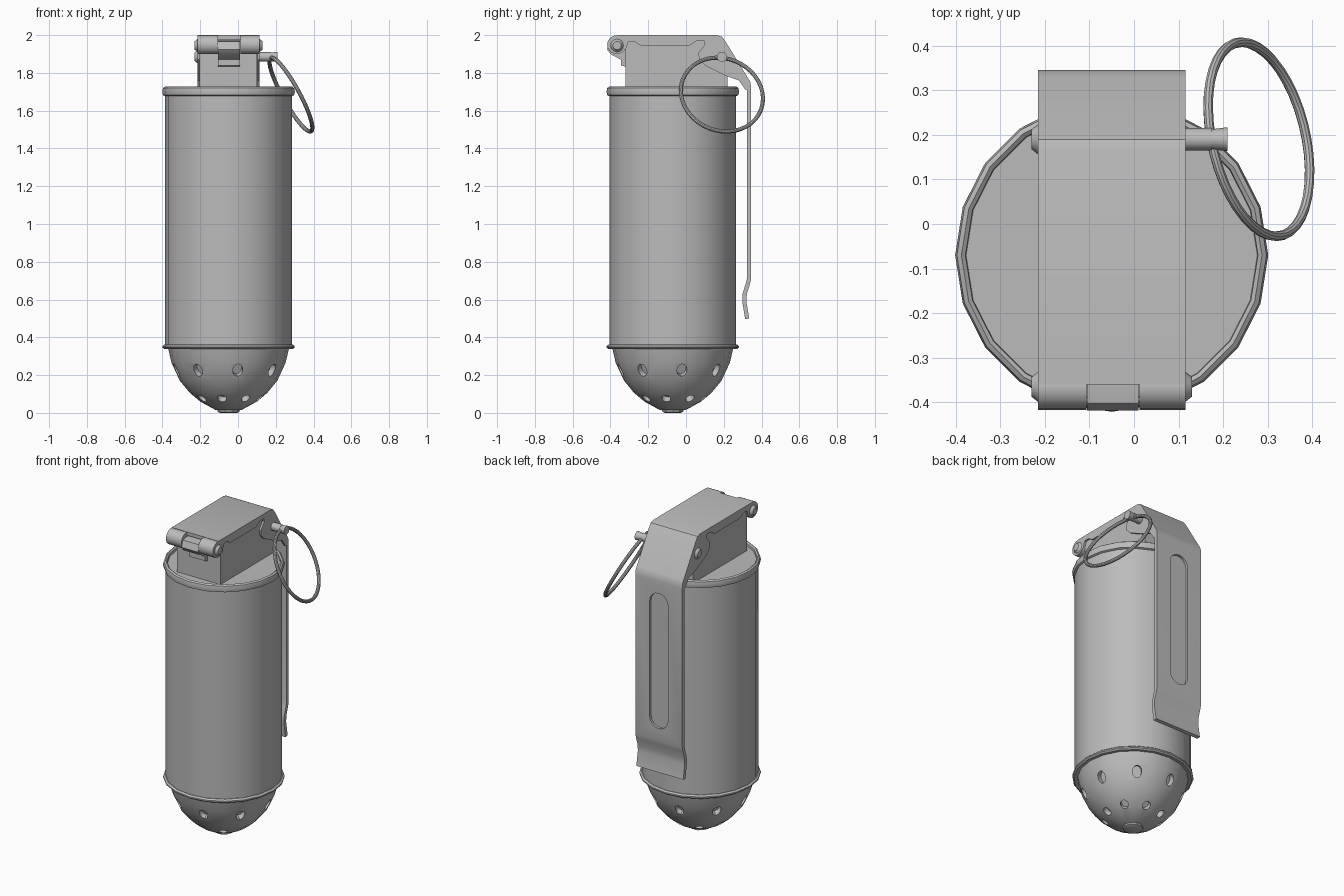
import bpy, bmesh, math
from mathutils import Vector, Matrix

cube = bpy.data.objects.get("Cube")
if cube:
    bpy.data.objects.remove(cube)

CX, CY = -0.05, -0.07          # canister axis
LEFT, RIGHT = -0.215, 0.115    # lever sides

metal = bpy.data.materials.new("grey metal")
metal.use_nodes = True
GREY = (0.5, 0.5, 0.5, 1)
metal.diffuse_color = GREY
metal.node_tree.nodes["Principled BSDF"].inputs["Base Color"].default_value = GREY


def finish(bm, name, angle=35):
    bmesh.ops.recalc_face_normals(bm, faces=bm.faces)
    me = bpy.data.meshes.new(name)
    bm.to_mesh(me)
    bm.free()
    me.materials.append(metal)
    ob = bpy.data.objects.new(name, me)
    bpy.context.collection.objects.link(ob)
    smooth(ob, angle)
    return ob


def smooth(ob, angle=35):
    bpy.ops.object.select_all(action='DESELECT')
    ob.select_set(True)
    bpy.context.view_layer.objects.active = ob
    bpy.ops.object.shade_smooth_by_angle(angle=math.radians(angle))


def lathe(name, profile, closed=False, sides=20):
    """Spin (radius, z) points around the canister axis."""
    bm = bmesh.new()
    vs = [bm.verts.new((CX + r, CY, z)) for r, z in profile]
    pairs = list(zip(vs, vs[1:])) + ([(vs[-1], vs[0])] if closed else [])
    es = [bm.edges.new(p) for p in pairs]
    bmesh.ops.spin(bm, geom=vs + es, cent=(CX, CY, 0), axis=(0, 0, 1),
                   angle=math.tau, steps=sides, use_duplicate=False)
    bmesh.ops.remove_doubles(bm, verts=bm.verts, dist=1e-4)
    return finish(bm, name)


def prism(name, outline, x0, x1):
    """Extrude a (y, z) outline from x0 to x1."""
    bm = bmesh.new()
    f = bm.faces.new([bm.verts.new((x0, y, z)) for y, z in outline])
    ext = bmesh.ops.extrude_face_region(bm, geom=[f])
    vs = [v for v in ext["geom"] if isinstance(v, bmesh.types.BMVert)]
    bmesh.ops.translate(bm, verts=vs, vec=(x1 - x0, 0, 0))
    return finish(bm, name)


def rod(name, x0, x1, y, z, r, r2=None, sides=16):
    """Cylinder lying along x."""
    bm = bmesh.new()
    m = Matrix.Translation(((x0 + x1) / 2, y, z)) @ Matrix.Rotation(math.pi / 2, 4, 'Y')
    bmesh.ops.create_cone(bm, cap_ends=True, segments=sides, radius1=r,
                          radius2=r if r2 is None else r2, depth=x1 - x0, matrix=m)
    return finish(bm, name)


def carve(ob, cutter):
    cutter.hide_render = True
    mod = ob.modifiers.new("carve", 'BOOLEAN')
    mod.object, mod.operation, mod.solver = cutter, 'DIFFERENCE', 'EXACT'
    bpy.context.view_layer.objects.active = ob
    bpy.ops.object.modifier_apply(modifier=mod.name)
    bpy.data.objects.remove(cutter)
    smooth(ob)


def strip(path, t):
    """Outline of a bent sheet: the path plus its mitred inner offset."""
    p = [Vector(q) for q in path]
    inner = []
    for i, q in enumerate(p):
        a = (q - p[i - 1]).normalized() if i else (p[1] - q).normalized()
        b = (p[i + 1] - q).normalized() if i < len(p) - 1 else a
        n = Vector((a.y + b.y, -a.x - b.x)).normalized()
        inner.append(q + n * t / max(0.5, n.dot(Vector((a.y, -a.x)))))
    return [tuple(q) for q in p + inner[::-1]]


# Canister, its rims and the perforated nose
lathe("canister", [(0, 0.345), (0.336, 0.345), (0.336, 1.705), (0, 1.705)])
lathe("top_rim", [(0.325, 1.69), (0.328, 1.72), (0.337, 1.727), (0.347, 1.72),
                  (0.351, 1.70), (0.347, 1.682), (0.335, 1.677)], True)
lathe("bottom_rim", [(0.32, 0.34), (0.34, 0.338), (0.35, 0.346),
                     (0.35, 0.354), (0.34, 0.362), (0.32, 0.36)], True)
dome = lathe("nose_dome", [(0, 0.35), (0.322, 0.35), (0.302, 0.265), (0.258, 0.17),
                           (0.204, 0.105), (0.15, 0.06), (0.07, 0.016), (0, 0.012)])
lathe("nose_cap", [(0, 0.03), (0.062, 0.03), (0.058, 0.006), (0.045, 0), (0, 0)], sides=10)

# Vent holes: two staggered rings of eight
bm = bmesh.new()
for r, z, tilt, turn, w, h in ((0.283, 0.225, 24, 10, 0.027, 0.036),
                               (0.168, 0.075, 50, -12, 0.024, 0.027)):
    for i in range(8):
        az, el = math.radians(turn + 45 * i), math.radians(tilt)
        n = Vector((math.cos(el) * math.cos(az), math.cos(el) * math.sin(az), -math.sin(el)))
        pos = Vector((CX + r * math.cos(az), CY + r * math.sin(az), z))
        m = (Matrix.Translation(pos) @ n.to_track_quat('Z', 'Y').to_matrix().to_4x4()
             @ Matrix.Diagonal((w, h, 1, 1)))
        bmesh.ops.create_cone(bm, cap_ends=True, segments=12, radius1=1, radius2=1,
                              depth=0.07, matrix=m)
carve(dome, finish(bm, "hole_cutter"))

# Fuse block with the hinge tongue at its front
prism("fuse_block", [(-0.32, 1.70), (-0.32, 1.98), (0.17, 1.98), (0.195, 1.92),
                     (0.20, 1.84), (0.22, 1.79), (0.22, 1.70)], LEFT + 0.01, RIGHT - 0.015)
prism("hinge_tongue", [(-0.31, 1.97), (-0.365, 1.972), (-0.403, 1.965), (-0.418, 1.925),
                       (-0.40, 1.90), (-0.345, 1.87), (-0.345, 1.84), (-0.31, 1.83)],
      -0.105, 0.01)

# Safety lever: bent sheet with a pressed groove down the back
lever = prism("lever", strip([(-0.36, 2.0), (0.165, 2.0), (0.19, 1.992), (0.21, 1.965),
                              (0.33, 1.77), (0.341, 1.75), (0.345, 1.72), (0.345, 0.71),
                              (0.338, 0.68), (0.322, 0.63), (0.32, 0.59), (0.335, 0.50)],
                             0.022), LEFT, RIGHT)
bm = bmesh.new()
for up in (0, 1):
    for i in range(9):
        a = math.pi * (i / 8 + 1 - up)
        bm.verts.new((CX + 0.065 * math.cos(a), 0.33, (1.58 if up else 0.85) + 0.065 * math.sin(a)))
f = bm.faces.new(list(bm.verts))
ext = bmesh.ops.extrude_face_region(bm, geom=[f])
bmesh.ops.translate(bm, verts=[v for v in ext["geom"] if isinstance(v, bmesh.types.BMVert)],
                    vec=(0, 0.05, 0))
carve(lever, finish(bm, "groove_cutter"))

# Lever side flanges, hinge curls and rivet heads
flange = [(-0.37, 1.99), (-0.32, 1.92), (-0.305, 1.965), (-0.275, 1.967), (-0.24, 1.945),
          (0.02, 1.945), (0.055, 1.968), (0.095, 1.972), (0.10, 1.95), (0.065, 1.905),
          (0.07, 1.87), (0.10, 1.84), (0.21, 1.785), (0.28, 1.76), (0.315, 1.71),
          (0.335, 1.72), (0.32, 1.77), (0.20, 1.965), (0.165, 1.99)]
for side, x0, tip in (("right", LEFT, -1), ("left", RIGHT - 0.012, 1)):
    prism("lever_flange_" + side, flange, x0, x0 + 0.012)
    edge = LEFT if tip < 0 else RIGHT
    a, b = sorted((edge, -0.107 if tip < 0 else 0.012))
    rod("hinge_curl_" + side, a, b, -0.367, 1.949, 0.05, sides=20)
    heads = [("hinge_head_", -0.365, 1.945)] + ([("pin_head_", 0.19, 1.885)] if tip < 0 else [])
    for name, y, z in heads:
        a, b = sorted((edge, edge + 0.015 * tip))
        rod(name + side, a, b, y, z, *((0.022, 0.034) if tip < 0 else (0.034, 0.022)))

# Safety pin and pull ring
rod("safety_pin", RIGHT - 0.01, 0.175, 0.19, 1.885, 0.025)
rod("safety_pin_tip", 0.17, 0.21, 0.19, 1.885, 0.022, 0.027)
down = Vector((0.11, 0, -0.2)).normalized()
across = Vector((-0.04, 0.225, -0.022)).normalized()
frame = Matrix((down, across, down.cross(across))).transposed().to_4x4()
bpy.ops.mesh.primitive_torus_add(major_radius=0.222, minor_radius=0.011,
                                 major_segments=40, minor_segments=10)
ring = bpy.context.object
ring.name = "pull_ring"
ring.data.transform(Matrix.Translation((0.28, 0.19, 1.685)) @ frame)
ring.location = (0, 0, 0)
ring.data.materials.append(metal)
smooth(ring)
